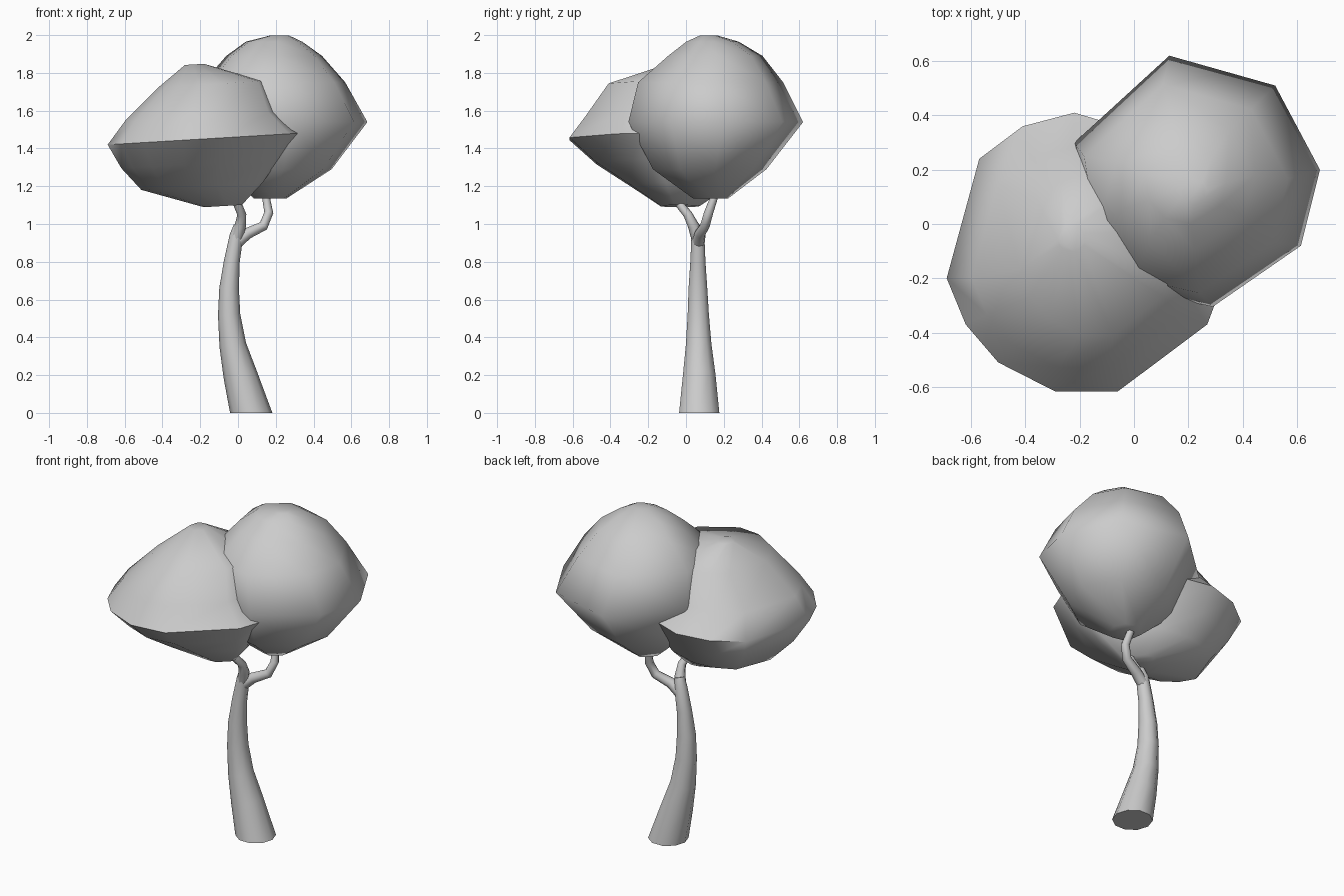
import bpy, bmesh
from mathutils import Vector

if "Cube" in bpy.data.objects:
    bpy.data.objects.remove(bpy.data.objects["Cube"])


def loft(name, rings):
    """Skin a closed surface over rings with equal point counts."""
    bm = bmesh.new()
    loops = [[bm.verts.new(p) for p in ring] for ring in rings]
    n = len(loops[0])
    for a, b in zip(loops, loops[1:]):
        for i in range(n):
            j = (i + 1) % n
            bm.faces.new((a[i], a[j], b[j], b[i]))
    bm.faces.new(loops[0][::-1])
    bm.faces.new(loops[-1])
    bmesh.ops.recalc_face_normals(bm, faces=bm.faces)
    me = bpy.data.meshes.new(name)
    bm.to_mesh(me)
    bm.free()
    ob = bpy.data.objects.new(name, me)
    bpy.context.collection.objects.link(ob)
    bpy.ops.object.select_all(action='DESELECT')
    ob.select_set(True)
    bpy.context.view_layer.objects.active = ob
    bpy.ops.object.shade_smooth_by_angle(angle=1.2)
    return ob


def tube(name, path, sides=8):
    """Round tube along (x, y, z, radius) points."""
    from math import cos, sin, tau
    pts = [Vector(p[:3]) for p in path]
    rings = []
    for i, p in enumerate(pts):
        t = (pts[min(i + 1, len(pts) - 1)] - pts[max(i - 1, 0)]).normalized()
        if p.z == 0:
            t = Vector((0, 0, 1))      # flat cut on the ground
        u = Vector((0, 1, 0)).cross(t).normalized()
        v = t.cross(u)
        r = path[i][3]
        rings.append([p + r * (cos(k * tau / sides) * u + sin(k * tau / sides) * v)
                      for k in range(sides)])
    return loft(name, rings)


def canopy(name, outline, centre, levels, tilt=0):
    """Stack scaled copies of the plan outline: (z, cx, cy, sx, sy)."""
    rings = []
    for z, cx, cy, sx, sy in levels:
        rings.append([Vector((cx + (x - centre[0]) * sx, cy + (y - centre[1]) * sy,
                              z + tilt * (x - centre[0]) * sx)) for x, y in outline])
    return loft(name, rings)


# Trunk and its two branches
tube("trunk", [(.07, .07, 0, .112), (.012, .07, .2, .09), (-.028, .067, .36, .071),
               (-.047, .065, .52, .059), (-.047, .063, .66, .052),
               (-.033, .063, .8, .042), (-.008, .063, .94, .036), (.005, .055, .99, .028)], 10)
tube("left_branch", [(-.01, .063, .92, .034), (.012, .04, .99, .03),
                     (.02, .01, 1.05, .024), (.0, -.03, 1.1, .023), (-.03, -.06, 1.2, .022)])
tube("right_branch", [(-.01, .065, .9, .034), (.05, .075, .95, .03), (.135, .1, .99, .026),
                      (.163, .12, 1.06, .024), (.15, .145, 1.13, .021), (.15, .15, 1.25, .02)])

# Tall round canopy at the back right
canopy("right_canopy",
       [(.13, .62), (.52, .51), (.685, .2), (.615, -.08), (.29, -.305),
        (.0, -.24), (-.17, -.02), (-.22, .3)], (.23, .157),
       [(1.135, .17, .13, .19, .2), (1.29, .2, .125, .65, .65), (1.54, .23, .157, 1, 1),
        (1.75, .19, .13, .83, .83), (1.89, .19, .155, .56, .54),
        (1.965, .19, .14, .33, .3), (1.998, .22, .12, .11, .1)])

# Wide flatter canopy at the front left
canopy("left_canopy",
       [(-.22, .41), (-.41, .36), (-.57, .24), (-.69, -.2), (-.62, -.37), (-.5, -.51),
        (-.29, -.617), (-.06, -.617), (.27, -.37), (.315, -.25), (.25, .05), (.05, .33)],
       (-.187, -.1),
       [(1.095, -.08, -.03, .2, .2), (1.2, -.19, -.03, .64, .5), (1.32, -.2, -.075, .83, .77),
        (1.45, -.187, -.1, 1, 1), (1.57, -.2, -.12, .79, .79),
        (1.74, -.145, -.11, .55, .58), (1.845, -.23, -.05, .1, .1)], tilt=.06)
